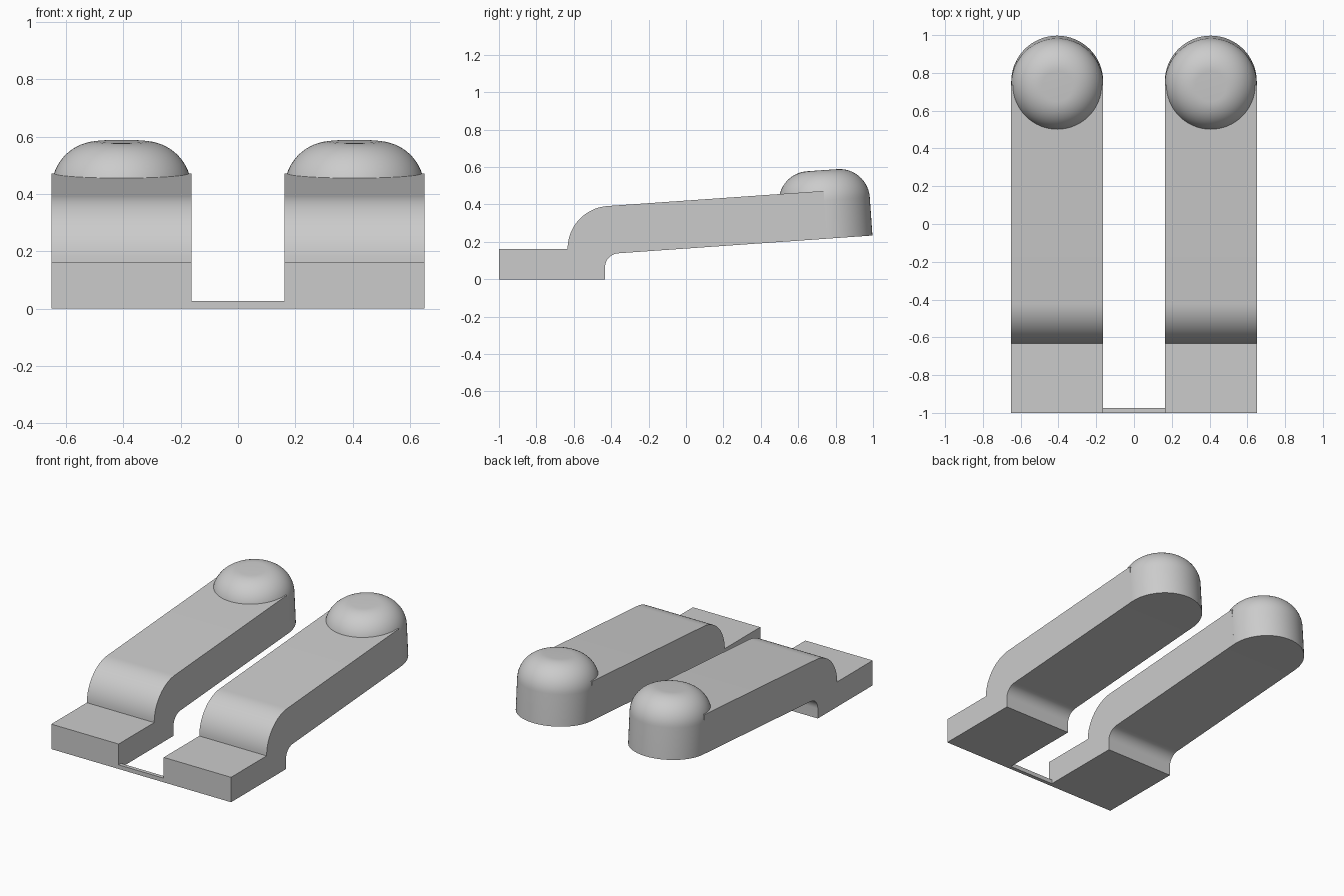
import bpy
import bmesh
from math import sin, cos, pi, radians
from mathutils import Matrix, Vector

cube = bpy.data.objects.get("Cube")
if cube:
    bpy.data.objects.remove(cube, do_unlink=True)

grey = bpy.data.materials.new("light grey")
grey.use_nodes = True
colour = (0.6, 0.6, 0.6, 1)
grey.diffuse_color = colour
grey.node_tree.nodes["Principled BSDF"].inputs["Base Color"].default_value = colour

TILT = radians(4)             # upward slope of the arms
ARM_X, RADIUS = 0.4065, 0.2435
INNER, OUTER = ARM_X - RADIUS, ARM_X + RADIUS
KNOB_BASE = Vector((0, 0.754, 0.217))


def finish(name, bm, smooth=True):
    bmesh.ops.recalc_face_normals(bm, faces=bm.faces)
    mesh = bpy.data.meshes.new(name)
    bm.to_mesh(mesh)
    bm.free()
    mesh.materials.append(grey)
    obj = bpy.data.objects.new(name, mesh)
    bpy.context.collection.objects.link(obj)
    if smooth:
        bpy.ops.object.select_all(action='DESELECT')
        obj.select_set(True)
        bpy.context.view_layer.objects.active = obj
        bpy.ops.object.shade_smooth_by_angle(angle=radians(25))
    return obj


def extrude_x(name, profile, x0, x1, smooth=True):
    bm = bmesh.new()
    face = bm.faces.new([bm.verts.new((x0, y, z)) for y, z in profile])
    new = bmesh.ops.extrude_face_region(bm, geom=[face])["geom"]
    verts = [v for v in new if isinstance(v, bmesh.types.BMVert)]
    bmesh.ops.translate(bm, verts=verts, vec=(x1 - x0, 0, 0))
    return finish(name, bm, smooth)


def bend(y, z, r, steps):
    """Arc from vertical up to the sloped line of the arm."""
    sweep = pi / 2 - TILT
    return [(y - r * cos(sweep * i / steps), z + r * sin(sweep * i / steps))
            for i in range(steps + 1)]


def knob(name, x):
    # Round post with a rounded-over top, turned around its tilted axis
    fillet, height = 0.162, 0.367
    flat = RADIUS - fillet
    outline = [(0, 0), (RADIUS, 0)]
    for i in range(17):
        a = pi / 2 * i / 16
        outline.append((flat + fillet * cos(a), height - fillet + fillet * sin(a)))
    outline.append((0, height))
    bm = bmesh.new()
    verts = [bm.verts.new((r, 0, z)) for r, z in outline]
    edges = [bm.edges.new(pair) for pair in zip(verts, verts[1:])]
    bmesh.ops.spin(bm, geom=verts + edges, cent=(0, 0, 0), axis=(0, 0, 1),
                   angle=2 * pi, steps=64)
    bmesh.ops.remove_doubles(bm, verts=bm.verts, dist=0.0001)
    place = Matrix.Translation(KNOB_BASE + Vector((x, 0, 0)))
    bm.transform(place @ Matrix.Rotation(TILT, 4, 'X'))
    return finish(name, bm)


# Side outline: foot, outer bend, sloped top, end, sloped underside, inner bend
arm = [(-1, 0), (-1, 0.163)]
arm += bend(-0.404, 0.163, 0.229, 20)
arm += [(0.736, 0.472), tuple(KNOB_BASE.yz)]
arm += reversed(bend(-0.358, 0.064, 0.075, 12))
arm += [(-0.433, 0)]

for side, sign in (("left", 1), ("right", -1)):
    x0, x1 = sorted((sign * INNER, sign * OUTER))
    extrude_x(side + "_arm", arm, x0, x1)
    knob(side + "_knob", sign * ARM_X)

# Thin strip joining the two feet
strip = [(-1, 0), (-1, 0.027), (-0.975, 0.027), (-0.975, 0)]
extrude_x("joining_strip", strip, -INNER, INNER, smooth=False)
